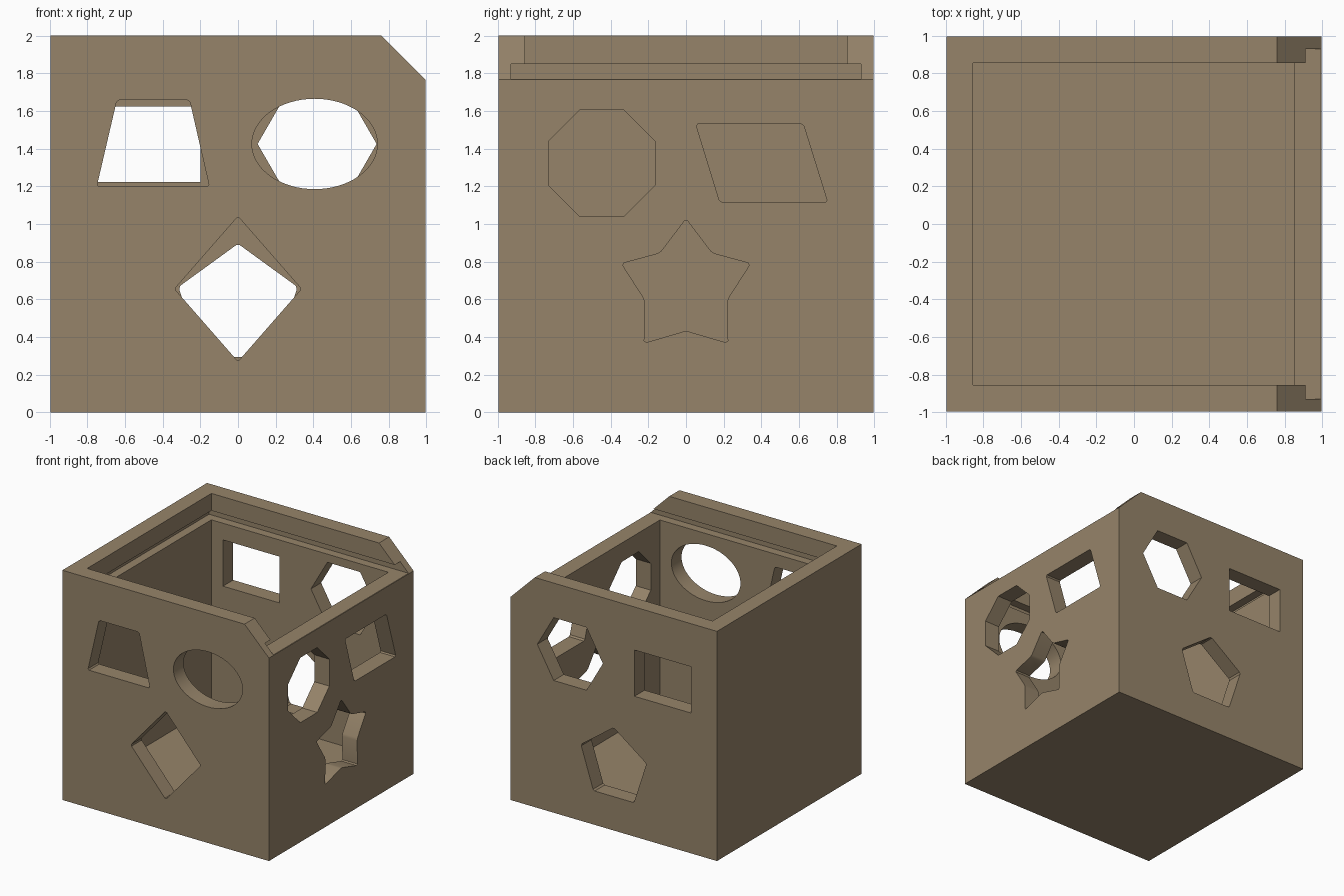
import bpy, bmesh, math

if "Cube" in bpy.data.objects:
    bpy.data.objects.remove(bpy.data.objects["Cube"])

H = 0.995      # half width of the box
IN = 0.855     # half width of the cavity


def prism(name, pts, axis, lo, hi):
    """Extrude a closed (u, z) profile along x or y."""
    bm = bmesh.new()
    rings = []
    for w in (lo, hi):
        rings.append([bm.verts.new((u, w, v) if axis == 'y' else (w, u, v)) for u, v in pts])
    bm.faces.new(rings[0])
    bm.faces.new(rings[1][::-1])
    n = len(pts)
    for i in range(n):
        j = (i + 1) % n
        bm.faces.new((rings[0][i], rings[1][i], rings[1][j], rings[0][j]))
    bmesh.ops.recalc_face_normals(bm, faces=bm.faces)
    me = bpy.data.meshes.new(name)
    bm.to_mesh(me)
    bm.free()
    ob = bpy.data.objects.new(name, me)
    bpy.context.collection.objects.link(ob)
    return ob


def soften(pts, r=0.012):
    """Clip each corner of a profile slightly."""
    out = []
    for i, (x, y) in enumerate(pts):
        for qx, qy in (pts[i - 1], pts[(i + 1) % len(pts)]):
            d = math.hypot(qx - x, qy - y)
            out.append((x + (qx - x) * r / d, y + (qy - y) * r / d))
    return out


def ring(cx, cz, rx, rz, n, start):
    return [(cx + rx * math.cos(start + i * math.tau / n),
             cz + rz * math.sin(start + i * math.tau / n)) for i in range(n)]


def rect(u0, u1, v0, v1):
    return [(u0, v0), (u1, v0), (u1, v1), (u0, v1)]


# Outer block with the chamfered top right edge
box = prism("sorter_box", [(-H, 0), (H, 0), (H, 1.767), (0.76, 2), (-H, 2)], 'y', -H, H)

# Cavity, open to the top and over the lowered right wall
cutters = [
    prism("cavity_cutter", [(-IN, 0.14), (0.85, 0.14), (0.85, 1.8), (1.1, 1.8),
                            (1.1, 2.1), (-IN, 2.1)], 'y', -IN, IN),
    # Groove for a sliding lid
    prism("lid_groove_cutter", rect(-0.93, 1.1, 1.77, 1.85), 'y', -0.93, 0.93),
]

# Front holes: trapezoid, ellipse, diamond
front = [
    soften([(-0.75, 1.198), (-0.152, 1.198), (-0.257, 1.658), (-0.643, 1.658)]),
    ring(0.407, 1.425, 0.333, 0.24, 64, 0),
    soften([(0, 0.27), (0.337, 0.655), (0, 1.04), (-0.337, 0.655)]),
]
# Back holes: rectangle, hexagon, pentagon
back = [
    rect(-0.743, -0.2, 1.222, 1.625),
    ring(0.42, 1.425, 0.316, 0.316, 6, 0),
    soften(ring(0, 0.563, 0.332, 0.332, 5, math.pi / 2)),
]
# Right holes: octagon, parallelogram, star
half_star = [(0.138, 0.845), (0.342, 0.79), (0.218, 0.597), (0.222, 0.368)]
star = [(0, 1.027)] + half_star + [(0, 0.433)] + [(-u, v) for u, v in half_star[::-1]]
right = [
    ring(-0.447, 1.323, 0.306, 0.306, 8, math.pi / 8),
    soften([(0.18, 1.115), (0.752, 1.115), (0.622, 1.532), (0.052, 1.532)]),
    soften(star),
]
for pts in front:
    cutters.append(prism("front_hole_cutter", pts, 'y', -1.1, -0.75))
for pts in back:
    cutters.append(prism("back_hole_cutter", pts, 'y', 0.75, 1.1))
for pts in right:
    cutters.append(prism("right_hole_cutter", pts, 'x', 0.75, 1.1))

# Cut everything out of the block
bpy.context.view_layer.objects.active = box
box.select_set(True)
for c in cutters:
    c.hide_render = True
    m = box.modifiers.new("cut", 'BOOLEAN')
    m.operation = 'DIFFERENCE'
    m.solver = 'EXACT'
    m.object = c
    bpy.ops.object.modifier_apply(modifier=m.name)
    bpy.data.objects.remove(c)

# Plain brown colour
mat = bpy.data.materials.new("wood brown")
mat.diffuse_color = (0.305, 0.231, 0.144, 1)
mat.use_nodes = True
mat.node_tree.nodes["Principled BSDF"].inputs["Base Color"].default_value = mat.diffuse_color
box.data.materials.clear()
box.data.materials.append(mat)
bpy.ops.object.shade_smooth_by_angle(angle=math.radians(25))
